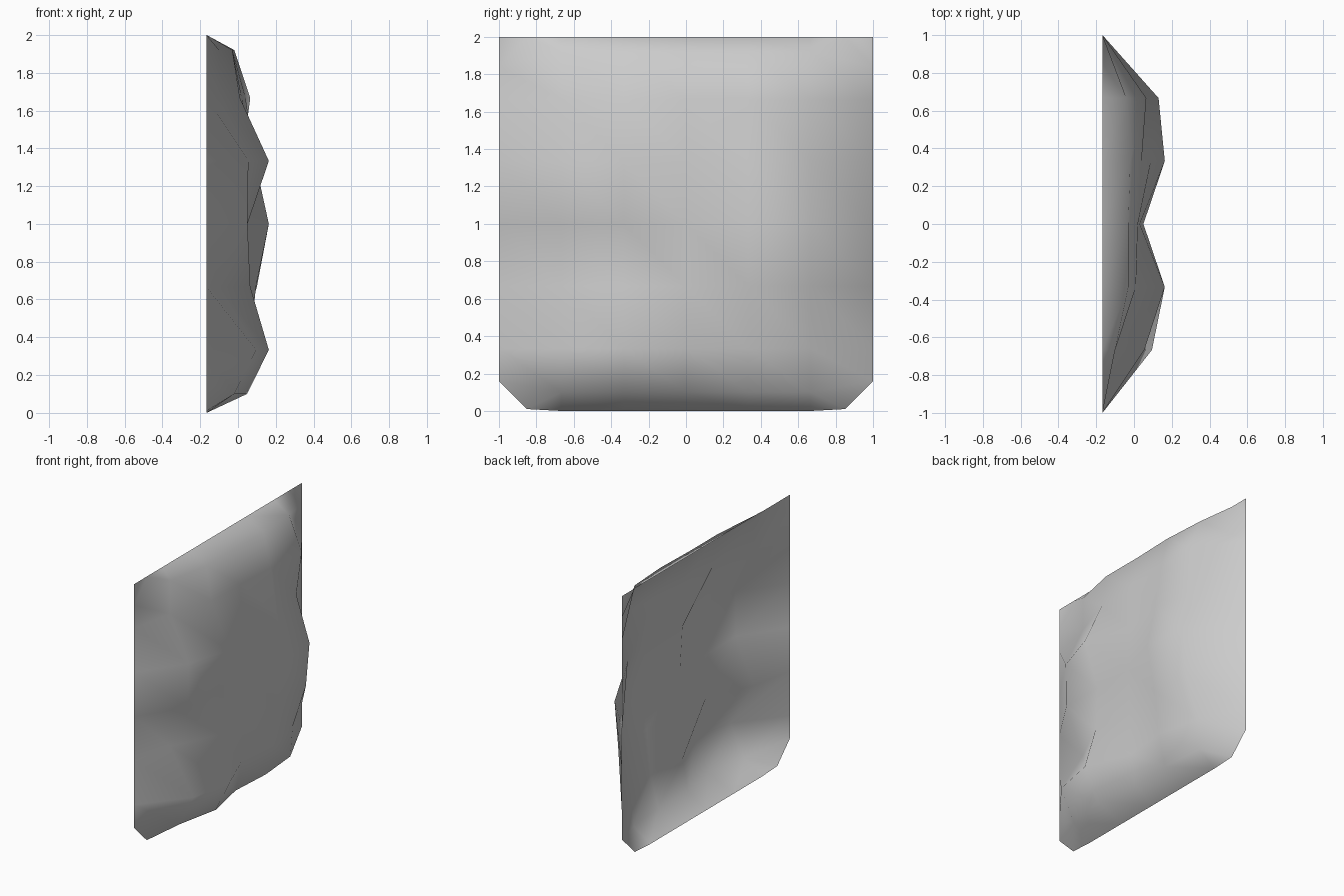
import bpy
import bmesh

# Remove the default cube
default_cube = bpy.data.objects.get("Cube")
if default_cube:
    bpy.data.objects.remove(default_cube, do_unlink=True)

# Plain stone material
stone = bpy.data.materials.new("stone_grey")
stone.use_nodes = True
stone_color = (0.6, 0.6, 0.6, 1.0)
stone.diffuse_color = stone_color
stone.node_tree.nodes["Principled BSDF"].inputs["Base Color"].default_value = stone_color

# Bulge of the panel in hundredths, listed by row height, front to back
BASE = -0.167
bulges = {
    1.92: (-10, -3, -3, -2, -4),
    5 / 3: (-10, 1, 2, 4, 6.5),
    4 / 3: (5.5, 16.3, 3, 9, 2),
    1.0: (5, 5, 5, 16.3, 13),
    2 / 3: (-10, 6.5, 4, 9.5, 10),
    1 / 3: (9.5, 16.3, 3, 6, -1),
    0.1: (-2, 4.8, -2, 0, -3),
}
columns = 7


def row_points(height, inner):
    """One row of points across the panel, pinned to the base at both ends."""
    depths = [BASE] + [value / 100 for value in inner] + [BASE]
    return [[depth, -1 + i / 3, height] for i, depth in enumerate(depths)]


# Rows of the panel from top to bottom, with flat rims
flat = (BASE * 100,) * (columns - 2)
rows = [row_points(2.0, flat)]
rows += [row_points(height, inner) for height, inner in bulges.items()]
rows.append(row_points(0.0, flat))

# Draw the rim in across all four corners
for end in (0, -1):
    side = rows[-1][end][1]
    rows[1][end] = [BASE, side, 1.84]
    rows[0][end] = [BASE, side * 0.85, 2.0]
    rows[-2][end] = [BASE, side, 0.16]
    rows[-1][end] = [BASE, side * 0.85, 0.01]

# Skin the rows into one open sheet, with the corners split along the chamfer
bm = bmesh.new()
grid = [[bm.verts.new(point) for point in row] for row in rows]
last_row, last_column = len(rows) - 2, columns - 2
for r, (upper, lower) in enumerate(zip(grid, grid[1:])):
    for i in range(columns - 1):
        a, b, c, d = upper[i], lower[i], lower[i + 1], upper[i + 1]
        if (r, i) in ((0, last_column), (last_row, 0)):
            bm.faces.new((a, b, d))
            bm.faces.new((b, c, d))
        elif (r, i) in ((0, 0), (last_row, last_column)):
            bm.faces.new((a, b, c))
            bm.faces.new((a, c, d))
        else:
            bm.faces.new((a, b, c, d))

# Flat triangles that square off the two upper corners
for end, side in ((0, -1), (-1, 1)):
    tip = bm.verts.new((BASE, side, 2.0))
    corner = [tip, grid[1][end], grid[0][end]]
    bm.faces.new(corner if side < 0 else corner[::-1])

for face in bm.faces:
    face.smooth = True

mesh = bpy.data.meshes.new("rock_wall_panel")
bm.to_mesh(mesh)
bm.free()
mesh.materials.append(stone)
panel = bpy.data.objects.new("rock_wall_panel", mesh)
bpy.context.collection.objects.link(panel)
